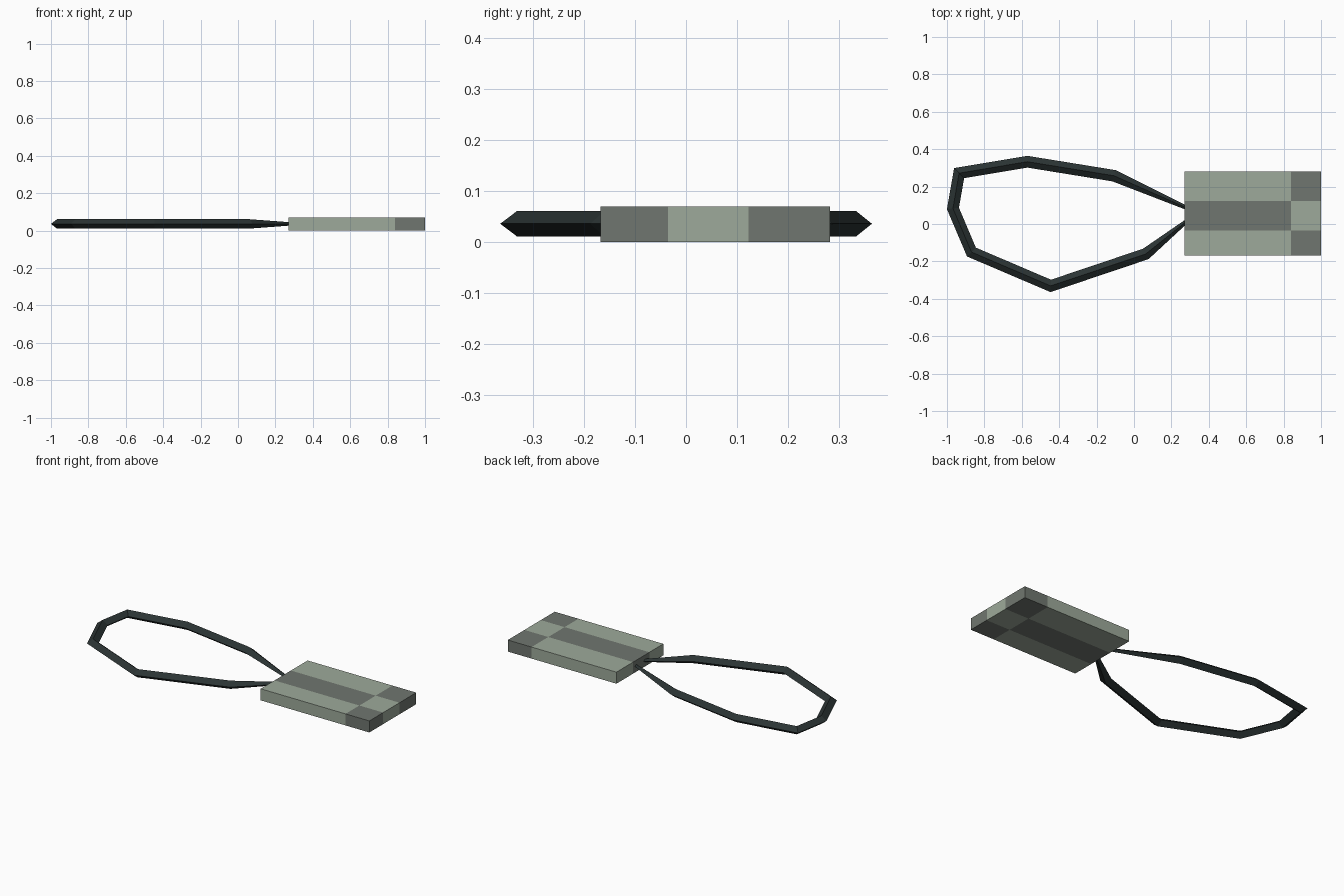
import bpy, bmesh
from mathutils import Vector

if "Cube" in bpy.data.objects:
    bpy.data.objects.remove(bpy.data.objects["Cube"])


def material(name, rgb):
    m = bpy.data.materials.new(name)
    m.diffuse_color = (*rgb, 1)
    m.use_nodes = True
    m.node_tree.nodes["Principled BSDF"].inputs["Base Color"].default_value = m.diffuse_color
    return m


light = material("light grey green", (0.34, 0.40, 0.325))
dark = material("dark grey green", (0.163, 0.183, 0.16))
black = material("blackish cord", (0.024, 0.034, 0.034))


def finish(bm, name, mats):
    bmesh.ops.recalc_face_normals(bm, faces=bm.faces[:])
    me = bpy.data.meshes.new(name)
    bm.to_mesh(me)
    bm.free()
    for m in mats:
        me.materials.append(m)
    ob = bpy.data.objects.new(name, me)
    bpy.context.collection.objects.link(ob)
    return ob


# Tag: a flat box cut along the colour borders
X0, X1, Y0, Y1, H = 0.27, 1.0, -0.168, 0.282, 0.07
XS, YA, YB = 0.84, -0.035, 0.122
bm = bmesh.new()
bmesh.ops.create_cube(bm, size=1)
for v in bm.verts:
    v.co = ((X0 + X1) / 2 + v.co.x * (X1 - X0),
            (Y0 + Y1) / 2 + v.co.y * (Y1 - Y0),
            (v.co.z + 0.5) * H)
for co, no in (((XS, 0, 0), (1, 0, 0)), ((0, YA, 0), (0, 1, 0)), ((0, YB, 0), (0, 1, 0))):
    bmesh.ops.bisect_plane(bm, geom=bm.verts[:] + bm.edges[:] + bm.faces[:],
                           plane_co=co, plane_no=no)
# Checker rule: the middle strip and the end band swap colours
for f in bm.faces:
    c = f.calc_center_median()
    f.material_index = int((YA < c.y < YB) != (c.x > XS))
finish(bm, "tag", [light, dark])

# Cord: a diamond section swept along the loop, thin at both ends
path = [(0.28, 0.087), (-0.107, 0.258), (-0.57, 0.333), (-0.935, 0.272),
        (-0.968, 0.083), (-0.869, -0.15), (-0.445, -0.331), (0.063, -0.16),
        (0.28, 0.014)]
pts = [Vector(p) for p in path]
W, T, ZC = 0.031, 0.025, 0.036
bm = bmesh.new()
rings = []
for i, p in enumerate(pts):
    a = (p - pts[i - 1]).normalized() if i else None
    b = (pts[i + 1] - p).normalized() if i < len(pts) - 1 else None
    end = a is None or b is None
    a, b = a or b, b or a
    t = (a + b).normalized()
    n = Vector((-t.y, t.x)) / t.dot(a)      # mitred sideways direction
    s = 0.35 if end else 1.0
    rings.append([bm.verts.new((p.x + n.x * W * s * u, p.y + n.y * W * s * u, ZC + T * s * w))
                  for u, w in ((1, 0), (0, 1), (-1, 0), (0, -1))])
for r, q in zip(rings, rings[1:]):
    for k in range(4):
        bm.faces.new((r[k], r[(k + 1) % 4], q[(k + 1) % 4], q[k]))
bm.faces.new(rings[0])
bm.faces.new(rings[-1])
finish(bm, "cord_loop", [black])
